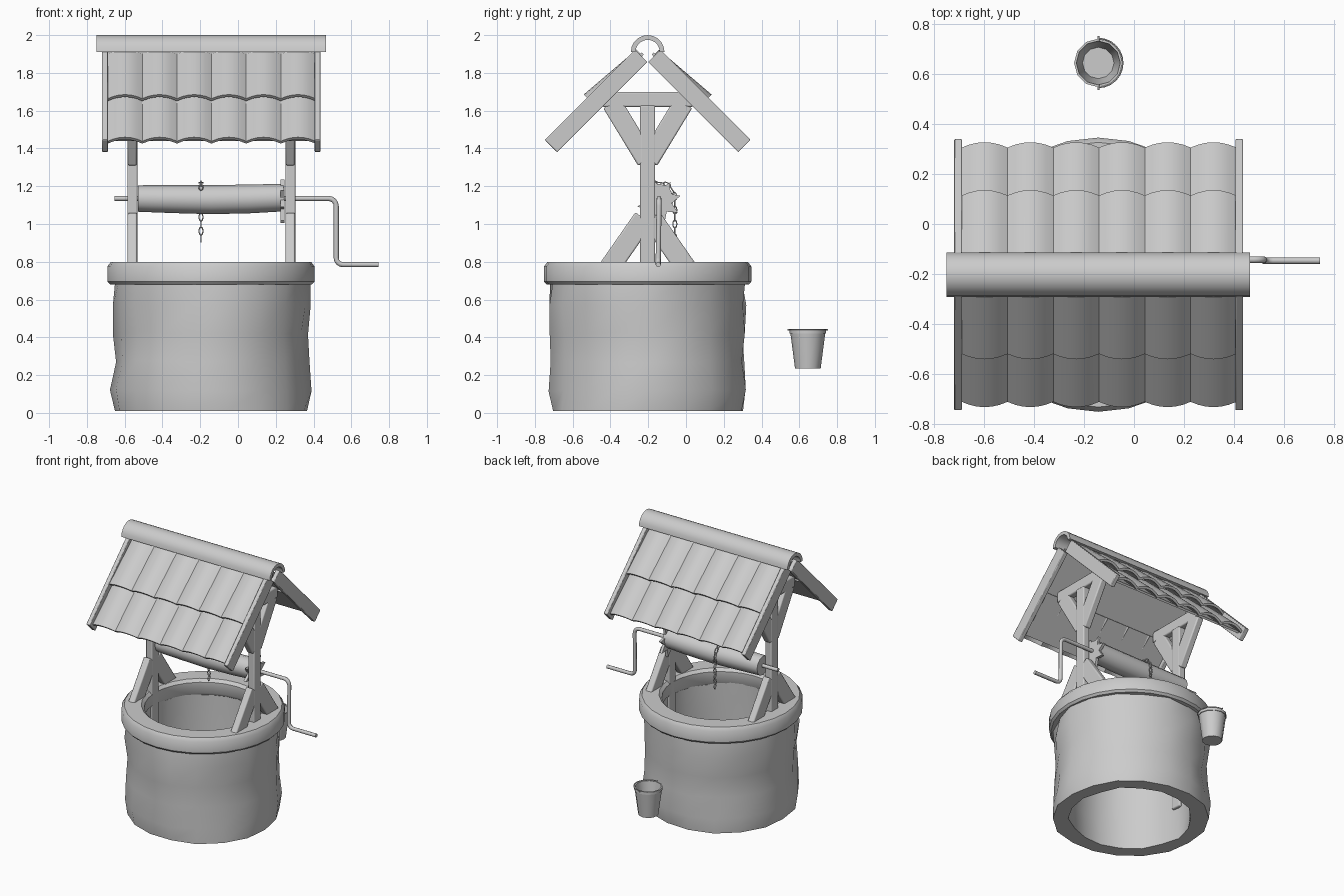
import bpy, bmesh, math, random
from mathutils import Vector, Matrix

if "Cube" in bpy.data.objects:
    bpy.data.objects.remove(bpy.data.objects["Cube"])
random.seed(4)
CX, CY = -0.143, -0.203
POSTS = (-0.559, 0.277)


def finish(name, bm, angle=40, bevel=0):
    bmesh.ops.recalc_face_normals(bm, faces=bm.faces)
    me = bpy.data.meshes.new(name)
    bm.to_mesh(me)
    bm.free()
    ob = bpy.data.objects.new(name, me)
    bpy.context.collection.objects.link(ob)
    if bevel:
        m = ob.modifiers.new("bevel", 'BEVEL')
        m.width, m.segments = bevel, 2
    bpy.ops.object.select_all(action='DESELECT')
    ob.select_set(True)
    bpy.context.view_layer.objects.active = ob
    bpy.ops.object.shade_smooth_by_angle(angle=math.radians(angle))
    return ob


def lathe(name, prof, cx, cy, segs, closed=True, jitter=None, angle=40):
    """Revolve (radius, z) points round a vertical axis."""
    bm = bmesh.new()
    rings = []
    for i, (r, z) in enumerate(prof):
        ring = []
        for k in range(segs):
            a = 2 * math.pi * k / segs
            j = random.uniform(-1, 1) * jitter if jitter else 0
            jz = random.uniform(-.6, .6) * jitter if jitter and .05 < z < .6 else 0
            ring.append(bm.verts.new((cx + (r + j) * math.cos(a), cy + (r + j) * math.sin(a), z + jz)))
        rings.append(ring)
    n = len(rings)
    for i in range(n if closed else n - 1):
        a, b = rings[i], rings[(i + 1) % n]
        for k in range(segs):
            q = (k + 1) % segs
            bm.faces.new((a[k], a[q], b[q], b[k]))
    if not closed:
        bm.faces.new(rings[0])
        bm.faces.new(rings[-1])
    return finish(name, bm, angle)


def prism(name, pts, x0, x1, bevel=0, angle=40):
    """Extrude a (y, z) outline along x."""
    bm = bmesh.new()
    a = [bm.verts.new((x0, y, z)) for y, z in pts]
    b = [bm.verts.new((x1, y, z)) for y, z in pts]
    bm.faces.new(a)
    bm.faces.new(b)
    for i in range(len(pts)):
        j = (i + 1) % len(pts)
        bm.faces.new((a[i], a[j], b[j], b[i]))
    return finish(name, bm, angle, bevel)


def beam(name, p, q, width, x, thick):
    """Timber between two (y, z) points."""
    p, q = Vector(p), Vector(q)
    d = (q - p).normalized() * width / 2
    n = Vector((-d.y, d.x))
    return prism(name, [p + n, p - n, q - n, q + n], x - thick / 2, x + thick / 2, 0.008)


def tube(name, pts, r, sides=8):
    cu = bpy.data.curves.new(name, 'CURVE')
    cu.dimensions = '3D'
    cu.bevel_depth, cu.bevel_resolution, cu.use_fill_caps = r, 2, True
    sp = cu.splines.new('POLY')
    sp.points.add(len(pts) - 1)
    for s, p in zip(sp.points, pts):
        s.co = (*p, 1)
    ob = bpy.data.objects.new(name, cu)
    bpy.context.collection.objects.link(ob)
    return ob


# Rough stone wall, open at both ends, and its rim
lathe("well_wall", [(.515, .01), (.525, .12), (.51, .27), (.515, .42), (.52, .57), (.515, .7),
                    (.41, .7), (.41, .45), (.41, .2), (.41, .01)], CX, CY, 18, jitter=.012, angle=50)
lathe("well_rim", [(.535, .68), (.549, .695), (.549, .775), (.53, .8), (.415, .8),
                   (.395, .78), (.395, .70), (.41, .68)], CX, CY, 28)

# Timber frame: post, cross beam and braces at each end
for x in POSTS:
    beam("post", (CY, .24), (CY, 1.63), .08, x, .053)
    beam("cross_beam", (CY - .24, 1.66), (CY + .24, 1.66), .08, x, .05)
    for s in (-1, 1):
        beam("upper_brace", (CY + s * .19, 1.64), (CY + s * .005, 1.335), .105, x, .05)
        beam("lower_brace", (CY + s * .25, .70), (CY + s * .02, 1.03), .11, x, .05)


# Roof, in slope coordinates: u down the slope, n outwards
def slope(side, u, n):
    c = math.sqrt(.5)
    return CY + side * c * (u + n), 1.99 + c * (n - u)


def slab(name, side, u0, u1, n0, n1, x0, x1, bevel=0):
    prism(name, [slope(side, *p) for p in ((u0, n0), (u1, n0), (u1, n1), (u0, n1))], x0, x1, bevel)


def tile(side, x0, w, u0, u1, n0, n1):
    bm = bmesh.new()
    cols = 6
    grid = []
    for thick in (0, .018):
        for u, n in ((u0, n0), (u1, n1)):
            row = []
            for i in range(cols + 1):
                t = 2 * i / cols - 1
                y, z = slope(side, u, n - .03 * t * t - thick)
                row.append(bm.verts.new((x0 + w * i / cols, y, z)))
            grid.append(row)
    ta, tb, ba, bb = grid
    for i in range(cols):
        for a, b in ((ta, tb), (tb, bb), (bb, ba), (ba, ta)):
            bm.faces.new((a[i], a[i + 1], b[i + 1], b[i]))
    for i in (0, cols):
        bm.faces.new((ta[i], tb[i], bb[i], ba[i]))
    finish("roof_tile", bm, 35)


TW = 1.1 / 6
for side in (-1, 1):
    for x in (-.72, .406):
        slab("barge_board", side, .095, .77, -.092, 0, x, x + .031, .004)
    slab("roof_board_upper", side, .08, .43, -.05, -.035, -.69, .408)
    slab("roof_board_lower", side, .40, .72, -.06, -.045, -.69, .408)
    for k in range(6):
        tile(side, -.69 + k * TW, TW, .40, .75, -.018, 0)
        tile(side, -.69 + k * TW, TW, .09, .455, -.005, .024)

# Half-round ridge cap
arc = [math.pi * i / 10 for i in range(11)]
cap = [(CY + .089 * math.cos(a), 1.911 + .089 * math.sin(a)) for a in arc]
cap += [(CY + .064 * math.cos(a), 1.911 + .064 * math.sin(a)) for a in reversed(arc)]
prism("ridge_cap", cap, -.75, .465)

# Winding drum, slightly uneven log
AY, AZ = -.143, 1.135
bm = bmesh.new()
rings = []
for x, r, dz in ((-.53, .07, 0), (-.35, .074, -.003), (-.14, .077, -.006), (.07, .076, -.002), (.24, .073, .005)):
    rings.append([bm.verts.new((x, AY + r * math.cos(k * math.pi / 6), AZ + dz + r * math.sin(k * math.pi / 6)))
                  for k in range(12)])
for a, b in zip(rings, rings[1:]):
    for k in range(12):
        bm.faces.new((a[k], a[(k + 1) % 12], b[(k + 1) % 12], b[k]))
bm.faces.new(rings[0])
bm.faces.new(rings[-1])
finish("drum", bm)

# Toothed ratchet wheel beside the drum
star = []
for k in range(16):
    r = .118 if k % 2 == 0 else .068
    a = 2 * math.pi * k / 16 + .25
    star.append((AY + r * math.cos(a), 1.12 + r * math.sin(a)))
prism("ratchet_wheel", star, .225, .245)

# Axle and crank handle with rounded bends
path = [(-.655, AY, AZ), (.48, AY, AZ)]
for i in range(1, 5):
    a = math.pi / 2 * i / 4
    path.append((.48 + .04 * math.sin(a), AY, AZ - .04 + .04 * math.cos(a)))
for i in range(5):
    a = math.pi / 2 * i / 4
    path.append((.555 - .035 * math.cos(a), AY - .004, .82 - .035 * math.sin(a)))
path.append((.745, AY - .004, .785))
tube("crank_axle", path, .0135)

# Chain over the drum, hanging down behind it
XC, R, step = -.196, .084, .037
half = R * math.pi * .75
for i in range(14):
    s = i * step
    if s < half:
        a = math.pi * .75 - s / R
        p = Vector((XC, AY + R * math.cos(a), AZ + R * math.sin(a)))
        tang = Vector((0, math.sin(a), -math.cos(a)))
    else:
        p = Vector((XC, AY + R, AZ - (s - half)))
        tang = Vector((0, 0, -1))
    if p.z < .9:
        break
    bx = Vector((1, 0, 0))
    side = bx if i % 2 == 0 else bx.cross(tang)
    nrm = tang.cross(side)
    pts = []
    for k in range(9):
        a = 2 * math.pi * k / 8
        pts.append(p + tang * .022 * math.cos(a) + side * .011 * math.sin(a))
    link = tube("chain_link", pts, .0035)
    link.data.bevel_resolution = 1

# Bucket with hollow inside, rim pins and lowered bail
BX, BY = -.143, .645
lathe("bucket", [(.068, .236), (.092, .42), (.097, .42), (.097, .44), (.088, .44), (.063, .25)],
      BX, BY, 12, closed=False)
for s in (-1, 1):
    tube("bucket_pin", [(BX, BY + s * .085, .44), (BX, BY + s * .108, .44)], .004)
tube("bucket_bail", [(BX + .098 * math.sin(math.pi * k / 12), BY + .098 * math.cos(math.pi * k / 12), .442)
                     for k in range(13)], .003)
